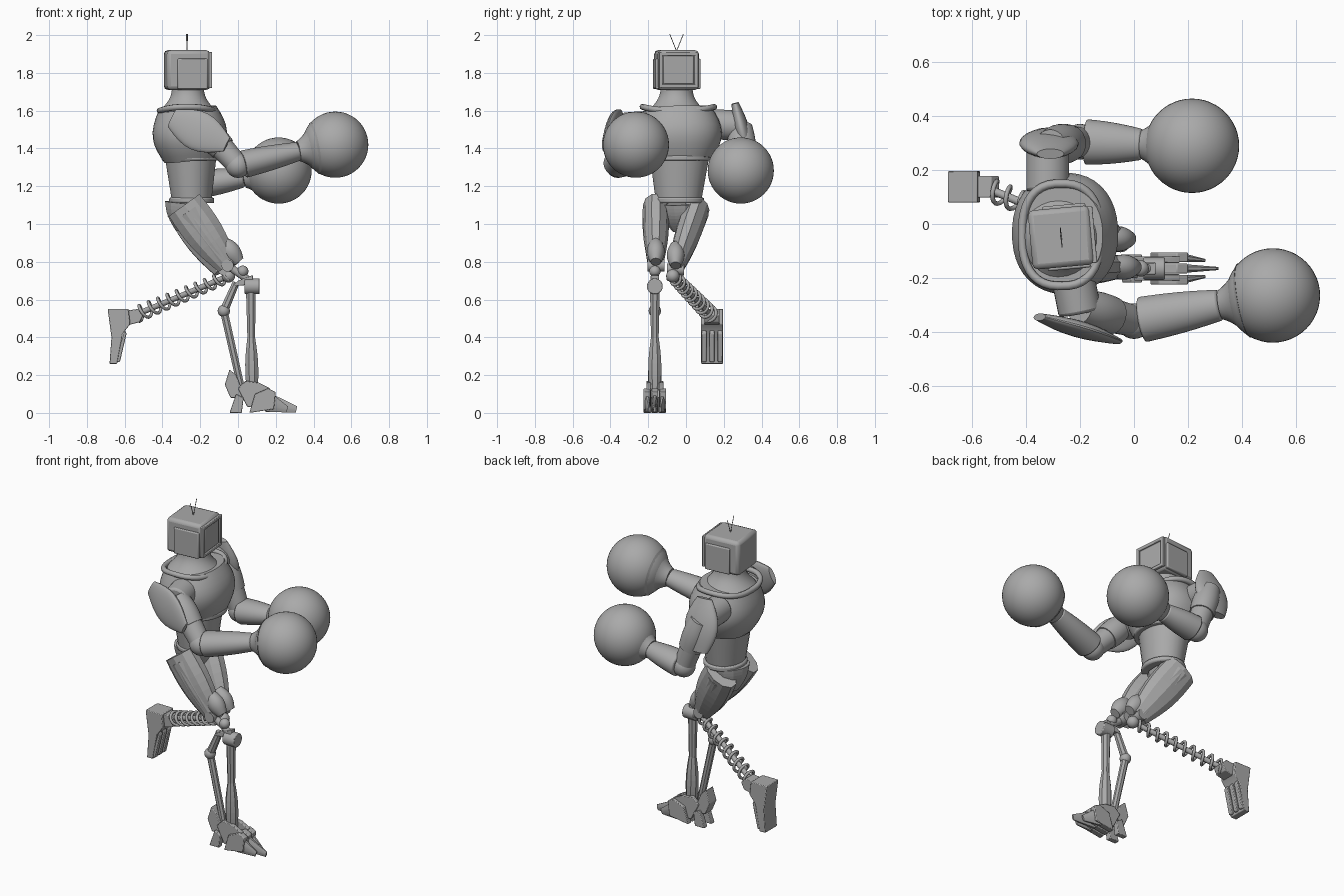
import bpy, bmesh, math
from mathutils import Vector, Matrix

if "Cube" in bpy.data.objects:
    bpy.data.objects.remove(bpy.data.objects["Cube"], do_unlink=True)

shade = (.4, .4, .4, 1)
grey = bpy.data.materials.new("plain_grey")
grey.use_nodes = True
grey.diffuse_color = shade
grey.node_tree.nodes["Principled BSDF"].inputs["Base Color"].default_value = shade


def select_only(ob):
    bpy.ops.object.select_all(action="DESELECT")
    ob.select_set(True)
    bpy.context.view_layer.objects.active = ob


def finish(name, bm, bevel=0, smooth=True):
    bmesh.ops.recalc_face_normals(bm, faces=bm.faces)
    mesh = bpy.data.meshes.new(name)
    bm.to_mesh(mesh)
    bm.free()
    mesh.materials.append(grey)
    ob = bpy.data.objects.new(name, mesh)
    bpy.context.collection.objects.link(ob)
    if bevel:
        modifier = ob.modifiers.new("bevel", "BEVEL")
        modifier.width, modifier.segments = bevel, 2
    if smooth:
        select_only(ob)
        bpy.ops.object.shade_smooth_by_angle(angle=math.radians(35))


def ball(name, centre, radius, segments=32):
    bm = bmesh.new()
    bmesh.ops.create_uvsphere(bm, u_segments=segments, v_segments=segments // 2, radius=radius,
                              matrix=Matrix.Translation(centre))
    finish(name, bm)


def skin(name, rings, bevel=0, smooth=True):
    # Closed skin over rings of points
    bm = bmesh.new()
    rows = [[bm.verts.new(point) for point in ring] for ring in rings]
    for low, high in zip(rows, rows[1:]):
        for i in range(len(low)):
            bm.faces.new((low[i - 1], low[i], high[i], high[i - 1]))
    bm.faces.new(rows[0])
    bm.faces.new(rows[-1])
    finish(name, bm, bevel, smooth)


def squarish(value, power):
    return math.copysign(abs(value) ** power, value)


def limb(name, start, end, r_start, r_end, bulge=0, flat=1, sides=28, bevel=0, smooth=True, power=1):
    # Tapered oval between two points, swelling along a sine; flat is width over depth
    start, end = Vector(start), Vector(end)
    along = (end - start).normalized()
    deep = along.cross(Vector((0, 1, 0)))
    deep = deep.normalized() if deep.length > .1 else Vector((1, 0, 0))
    wide = deep.cross(along)
    steps = 8 if bulge else 1
    rings = []
    for step in range(steps + 1):
        t = step / steps
        r = r_start + (r_end - r_start) * t + bulge * math.sin(math.pi * t)
        angles = [math.tau * (i + .5) / sides for i in range(sides)]
        rings.append([start.lerp(end, t) + deep * r * squarish(math.cos(a), power)
                      + wide * r * flat * squarish(math.sin(a), power) for a in angles])
    skin(name, rings, bevel, smooth)


def facet(name, start, end, r_start, r_end, bulge=0, flat=1, sides=8):
    limb(name, start, end, r_start, r_end, bulge, flat, sides, smooth=False)


def rod(name, start, end, radius, bevel=0):
    limb(name, start, end, radius, radius, bevel=bevel)


def plate(name, outline, y, half):
    # Side outline (x, z) given thickness across y
    skin(name, [[(x, y + side * half, z) for x, z in outline] for side in (-1, 1)], bevel=.004)


def wire(name, points, radius):
    curve = bpy.data.curves.new(name, "CURVE")
    curve.dimensions, curve.bevel_depth, curve.bevel_resolution = "3D", radius, 2
    curve.use_fill_caps = True
    spline = curve.splines.new("POLY")
    spline.points.add(len(points) - 1)
    for knot, point in zip(spline.points, points):
        knot.co = (*point, 1)
    curve.materials.append(grey)
    ob = bpy.data.objects.new(name, curve)
    bpy.context.collection.objects.link(ob)
    select_only(ob)
    bpy.ops.object.convert(target="MESH")


# Head: box set, turned slightly, with screen, side panels and antennae
head = Matrix.Translation((-.27, -.05, 1.815)) @ Matrix.Rotation(.09, 4, "Z")


def head_box(name, offset, size, bevel):
    bm = bmesh.new()
    bmesh.ops.create_cube(bm, size=1)
    bm.transform(head @ Matrix.Translation(offset) @ Matrix.Diagonal((*size, 1)))
    finish(name, bm, bevel)


head_box("head", (0, 0, 0), (.23, .22, .21), .02)
head_box("screen", (.11, 0, 0), (.02, .16, .15), .005)
for side in (-1, 1):
    head_box("side_panel", (.02, side * .105, -.02), (.16, .03, .16), .006)
    head_box("frame_upright", (.115, side * .095, 0), (.02, .02, .19), .004)
    head_box("frame_bar", (.115, 0, side * .085), (.02, .2, .02), .004)
    wire("antenna", [head @ Vector((0, side * .012 * k, .1 + .03 * k)) for k in range(4)], .002)

# Torso, squarer across the chest, with a sunken neck inside a collar
limb("neck", (-.265, -.05, 1.6), (-.265, -.05, 1.73), .15, .085, bulge=-.02)
limb("chest", (-.24, -.03, 1.34), (-.27, -.04, 1.61), .15, .155, bulge=.045, flat=1.14, sides=40, power=.9)
wire("collar", [(-.27 + .145 * squarish(math.cos(a / 6), .8), -.04 + .19 * squarish(math.sin(a / 6), .8),
                 1.6 + .02 * math.sin(a / 6) ** 2) for a in range(39)], .016)
limb("waist", (-.25, -.035, 1.34), (-.245, -.04, 1.12), .135, .105, flat=1.15)
for name, z, radius in (("chest_rim", 1.35, .16), ("belt", 1.125, .12)):
    limb(name, (-.245, -.035, z - .015), (-.245, -.035, z + .015), radius, radius, flat=1.1, bevel=.008)
facet("pelvis", (-.275, -.035, 1.11), (-.29, -.03, .96), .115, .04, bulge=.015, sides=12)

# Thighs: faceted shell with outer plate, knee pad and axle
for side, hip, knee, out in (("right", (-.285, -.16, 1.1), (-.055, -.16, .78), -1),
                             ("left", (-.285, .06, 1.09), (-.075, -.055, .76), 1)):
    hip, knee, outward = Vector(hip), Vector(knee), Vector((0, out, 0))
    facet(side + "_thigh", hip, knee, .105, .06, bulge=.022, flat=.64, sides=10)
    facet(side + "_thigh_plate", hip.lerp(knee, .1) + outward * .05, knee + outward * .03,
          .05, .025, bulge=.015, flat=.45)
    limb(side + "_knee_pad", knee + Vector((-.03, 0, .13)), knee + Vector((.06, 0, .02)), .03, .03, bulge=.022, flat=.9)
    rod(side + "_knee_axle", knee + outward * .045, knee - outward * .045, .032)

# Right lower leg: hub and bare struts
leg = -.165
knee, ankle, bend = (.025, leg, .75), (.02, leg, .12), (-.075, leg, .54)
rod("knee_link", (-.04, leg, .77), (.06, leg, .7), .02)
ball("knee_ball", knee, .03)
rod("shin_hub", (.035, leg, .67), (.115, leg, .67), .042, bevel=.005)
plate("hub_bracket", [(-.03, .67), (0, .7), (.08, .73), (.08, .68)], leg, .022)
facet("shin_top", (.068, leg, .66), (.07, leg, .4), .028, .022)
facet("shin_bottom", (.07, leg, .4), (.075, leg, .12), .022, .032, bulge=.01)
facet("rear_strut_top", (-.01, leg, .69), bend, .02, .025)
ball("rear_strut_joint", bend, .033, segments=16)
facet("rear_strut", bend, ankle, .022, .02)

# Right foot: heel guard, paired shells and claws, three toes
plate("heel_guard", [(-.045, .23), (-.01, .2), (.04, .08), (-.04, .08), (-.07, .15)], leg, .035)
for side in (-1, 1):
    plate("ankle_shell", [(0, .13), (.04, .17), (.11, .16), (.17, .13), (.16, .03), (.05, .03)], leg + side * .033, .012)
    plate("heel_claw", [(-.045, 0), (-.01, .1), (.03, .08), (.02, 0)], leg + side * .035, .017)
for side in (-1, 0, 1):
    tip = .31 - .05 * abs(side)
    plate("toe_root", [(.06, 0), (.09, .1), (.16, .13), (.2, .11), (.19, .02)], leg + side * .042, .018)
    limb("toe", (.16, leg + side * .042, .055), (tip, leg + side * .03, .018), .055, .018, flat=.35, sides=8)

# Left lower leg: spring on a core, ending in a hanging foot
top, bottom = Vector((-.05, -.07, .725)), Vector((-.54, .13, .52))
ball("left_knee_ball", top, .035)
rod("spring_core", top, bottom, .015)
along = (bottom - top).normalized()
across = along.orthogonal().normalized()
coils, steps = 10, 20
wire("spring", [top.lerp(bottom, i / (coils * steps))
                + Matrix.Rotation(math.tau * i / steps, 3, along) @ across * (.03 + .01 * i / (coils * steps))
                for i in range(coils * steps)], .0085)
foot = .138
plate("left_ankle", [(-.6, .54), (-.53, .55), (-.5, .52), (-.52, .48), (-.6, .46)], foot, .04)
plate("left_foot", [(-.69, .55), (-.58, .55), (-.57, .47), (-.61, .42), (-.64, .26), (-.68, .26), (-.67, .4)], foot, .058)
for side in (-1, 0, 1):
    plate("left_toe", [(-.6, .44), (-.59, .42), (-.625, .27), (-.65, .27)], foot + side * .043, .013)

# Shoulder joints and oval guards
rod("right_shoulder_joint", (-.23, -.18, 1.52), (-.2, -.33, 1.51), .08, bevel=.012)
rod("left_shoulder_joint", (-.32, .12, 1.53), (-.32, .29, 1.52), .08, bevel=.012)
limb("right_shoulder_guard", (-.35, -.345, 1.56), (-.06, -.435, 1.42), .05, .04, bulge=.06, flat=.28)
limb("left_shoulder_guard", (-.31, .26, 1.64), (-.32, .335, 1.34), .05, .06, bulge=.055, flat=.38)

# Arms: upper arm, elbow, forearm, cuff and glove
arms = {"right": ((-.2, -.31, 1.53), (0, -.36, 1.31), (.32, -.3, 1.385), (.515, -.265, 1.42)),
        "left": ((-.31, .29, 1.52), (-.2, .305, 1.21), (.03, .295, 1.245), (.215, .29, 1.283))}
for side, joints in arms.items():
    shoulder, elbow, wrist, glove = map(Vector, joints)
    middle = shoulder.lerp(elbow, .6)
    limb(side + "_upper_arm", shoulder, middle, .06, .07, bulge=.01)
    limb(side + "_lower_sleeve", middle, elbow, .064, .058)
    ball(side + "_elbow", elbow, .066)
    limb(side + "_forearm", elbow.lerp(wrist, .09), wrist, .074, .05, flat=1.15, bulge=.004, bevel=.008)
    limb(side + "_cuff", wrist, wrist.lerp(glove, .45), .054, .14, bulge=-.012)
    ball(side + "_glove", glove, .175, segments=48)
